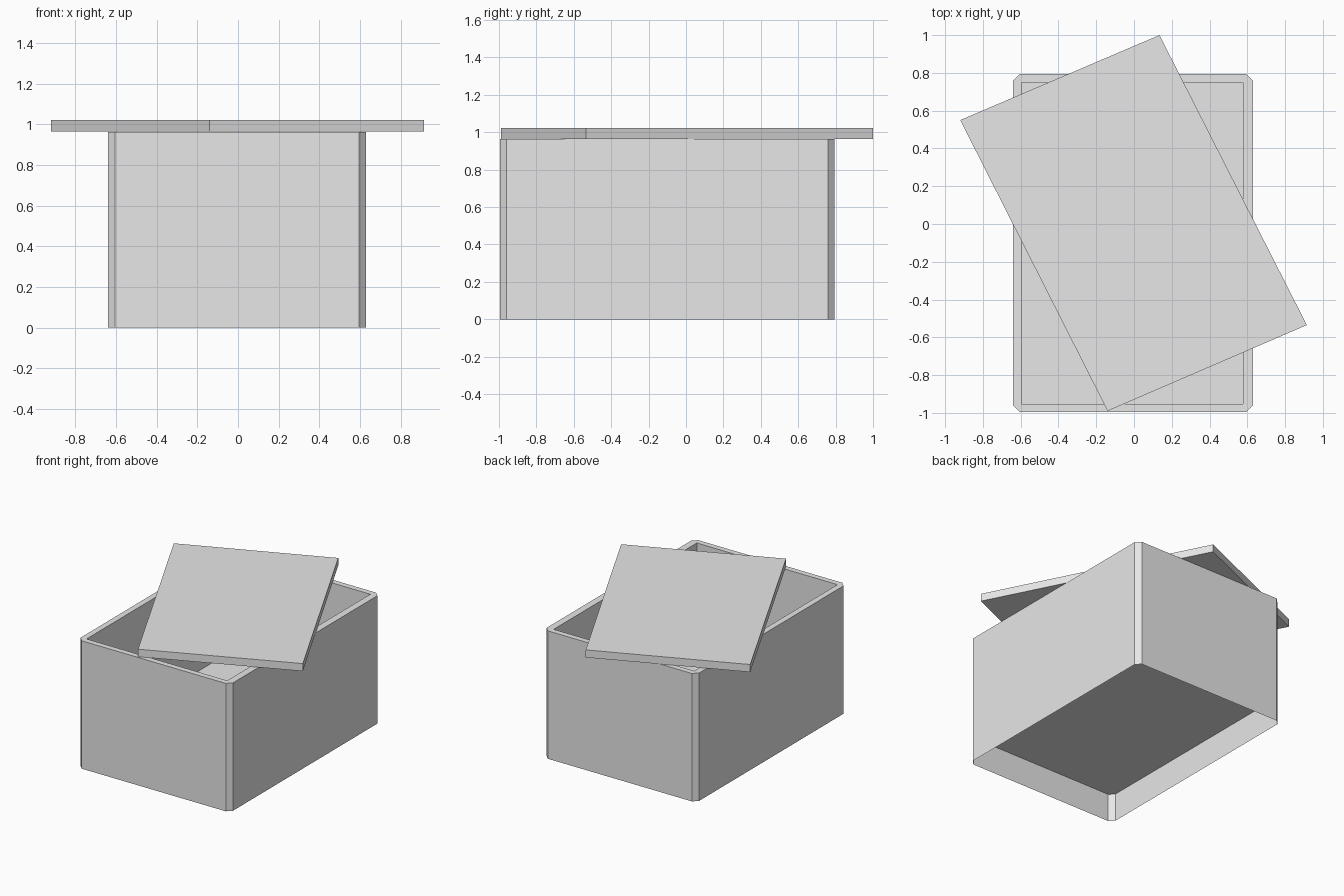
import bpy
import bmesh

cube = bpy.data.objects.get("Cube")
if cube:
    bpy.data.objects.remove(cube, do_unlink=True)

grey = bpy.data.materials.new("plain grey")
grey.use_nodes = True
grey.diffuse_color = (0.8, 0.8, 0.8, 1)
grey.node_tree.nodes["Principled BSDF"].inputs["Base Color"].default_value = (0.8, 0.8, 0.8, 1)


def ring(bm, points, z):
    return [bm.verts.new((x, y, z)) for x, y in points]


def walls(bm, low, high):
    """Join two matching rings with quads; counter-clockwise rings face outward."""
    for i in range(len(low)):
        j = (i + 1) % len(low)
        bm.faces.new((low[i], low[j], high[j], high[i]))


def finish(bm, name):
    mesh = bpy.data.meshes.new(name)
    bm.to_mesh(mesh)
    bm.free()
    mesh.materials.append(grey)
    obj = bpy.data.objects.new(name, mesh)
    bpy.context.collection.objects.link(obj)
    return obj


# Box outline: a rectangle with small cut corners
X0, X1, Y0, Y1 = -0.64, 0.63, -0.995, 0.793
TOP, FLOOR, CUT = 0.963, 0.21, 0.035
outer = [(X0, Y0 + CUT), (X0 + CUT, Y0), (X1 - CUT, Y0), (X1, Y0 + CUT),
         (X1, Y1 - CUT), (X1 - CUT, Y1), (X0 + CUT, Y1), (X0, Y1 - CUT)]
inner = [(-0.595, -0.952), (0.577, -0.952), (0.577, 0.75), (-0.595, 0.75)]

# Box: outer skirt, rim, inner walls and raised floor
bm = bmesh.new()
skirt = ring(bm, outer, 0)
base = ring(bm, outer, FLOOR)
rim = ring(bm, outer, TOP)
lip = ring(bm, inner, TOP)
foot = ring(bm, inner, FLOOR + 0.002)
walls(bm, skirt, base)
walls(bm, base, rim)
walls(bm, lip, foot)
for i in range(4):
    j = (i + 1) % 4
    bm.faces.new((rim[2 * i], rim[2 * i + 1], lip[i]))
    bm.faces.new((rim[2 * i + 1], rim[(2 * i + 2) % 8], lip[j], lip[i]))
bm.faces.new(foot)
bm.faces.new(list(reversed(base)))
finish(bm, "box")

# Lid: a thin slab lying askew across the rim
corners = [(-0.14, -0.99), (0.915, -0.535), (0.135, 1.0), (-0.92, 0.55)]
bm = bmesh.new()
under = ring(bm, corners, TOP + 0.002)
upper = ring(bm, corners, 1.022)
walls(bm, under, upper)
bm.faces.new(upper)
bm.faces.new(list(reversed(under)))
finish(bm, "lid")
